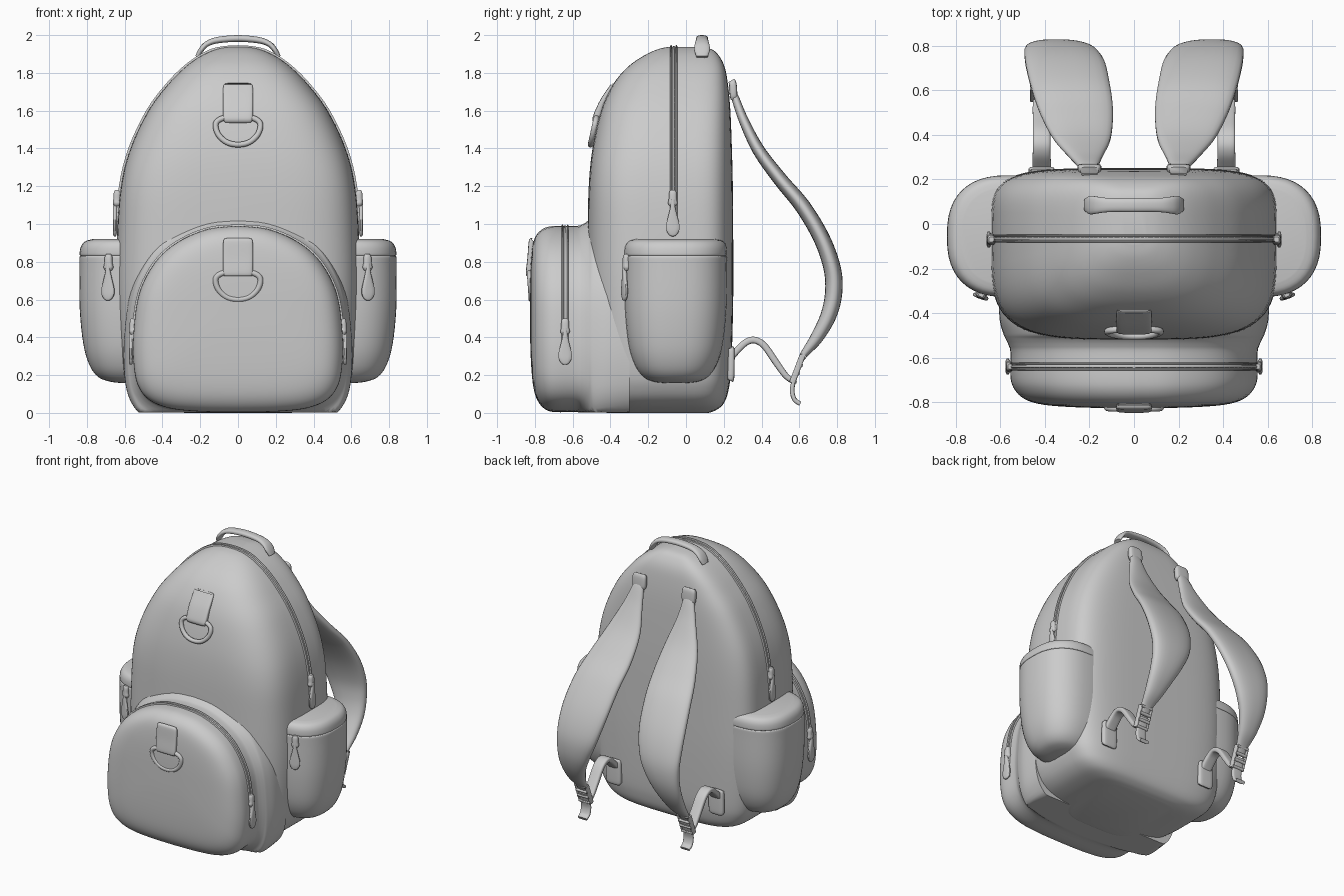
import bpy, bmesh, math
from mathutils import Vector


def smooth(keys, k=6, closed=False):
    """Catmull-Rom resampling of tuples."""
    n, out = len(keys), []
    get = lambda i: keys[i % n] if closed else keys[min(max(i, 0), n - 1)]
    for i in range(n if closed else n - 1):
        a, b, c, d = (get(i + j) for j in (-1, 0, 1, 2))
        for j in range(k):
            t = j / k
            out.append(tuple(q + .5 * t * (r - p + t * (2*p - 5*q + 4*r - s + t * (3*(q - r) + s - p)))
                             for p, q, r, s in zip(a, b, c, d)))
    return out if closed else out + [tuple(keys[-1])]


def se(a, n):
    """Unit superellipse point."""
    c, s = math.cos(a), math.sin(a)
    return math.copysign(abs(c) ** (2/n), c), math.copysign(abs(s) ** (2/n), s)


def loft(name, rings, closed=False, mirror=False):
    bm = bmesh.new()
    vs = [[bm.verts.new(p) for p in r] for r in rings]
    m = len(rings[0])
    for i in range(len(vs) if closed else len(vs) - 1):
        a, b = vs[i], vs[(i + 1) % len(vs)]
        for j in range(m):
            bm.faces.new((a[j], a[(j+1) % m], b[(j+1) % m], b[j]))
    if not closed:
        bm.faces.new(vs[0])
        bm.faces.new(vs[-1])
    bmesh.ops.recalc_face_normals(bm, faces=bm.faces)
    me = bpy.data.meshes.new(name)
    bm.to_mesh(me)
    bm.free()
    me.shade_smooth()
    me.set_sharp_from_angle(angle=math.radians(50))
    ob = bpy.data.objects.new(name, me)
    bpy.context.collection.objects.link(ob)
    if mirror:
        ob.modifiers.new("Mirror", 'MIRROR')
    return ob


def sweep(name, keys, side, n=2.0, closed=False, mirror=False, k=6, seg=16):
    """Sweep a section along (x, y, z, half width along side, half thickness)."""
    pts = smooth(keys, k, closed)
    N, s, rings = len(pts), Vector(side).normalized(), []
    for i, p in enumerate(pts):
        a = pts[(i-1) % N] if closed else pts[max(i-1, 0)]
        b = pts[(i+1) % N] if closed else pts[min(i+1, N-1)]
        t = (Vector(b[:3]) - Vector(a[:3])).normalized()
        nr = t.cross(s).normalized()
        w = nr.cross(t)
        ring = []
        for j in range(seg):
            u, v = se(2*math.pi*(j + .5)/seg, n)
            ring.append(Vector(p[:3]) + w*u*p[3] + nr*v*p[4])
        rings.append(ring)
    return loft(name, rings, closed, mirror)


# main body: height, half width, front y, back y, front squareness
body = [(0.0, .28, -.42, .12, 4), (.015, .40, -.45, .16, 4), (.05, .505, -.48, .2, 4), (.12, .575, -.5, .225, 4),
        (.25, .615, -.515, .24, 4), (.6, .645, -.52, .25, 4), (.95, .64, -.52, .25, 4), (1.2, .62, -.515, .248, 4),
        (1.4, .57, -.495, .243, 3.7), (1.6, .475, -.45, .235, 3.4), (1.74, .37, -.385, .222, 3.1),
        (1.83, .28, -.31, .205, 2.9), (1.89, .195, -.225, .175, 2.7), (1.925, .115, -.15, .135, 2.5),
        (1.938, .05, -.09, .06, 2.3)]
YC, SEG = -.05, 72
rings = []
for z, w, yf, yb, n in smooth(body, 5):
    ring = []
    for j in range(SEG):
        a = 2*math.pi*j/SEG
        back = math.sin(a) > 0
        u, v = se(a, 4.6 if back else n)
        ring.append((u*w, YC + v*(yb - YC if back else YC - yf), z))
    rings.append(ring)
loft("main_body", rings)

# front pocket: arched outline lofted toward the front
half = [(.2, .008), (.36, .025), (.47, .07), (.53, .15), (.552, .27), (.552, .42), (.53, .6), (.48, .73),
        (.40, .84), (.29, .92), (.15, .975)]
arch = smooth([(0, .004)] + half + [(0, .99)], 4)
outline = arch + [(-x, z) for x, z in arch[-2:0:-1]]
depths = [(-.3, 1.09, 1.12), (-.42, 1.09, 1.15), (-.49, 1.06, 1.16), (-.515, 1.04, 1.08), (-.545, 1.015, 1.025),
          (-.58, 1, 1), (-.69, 1, 1), (-.745, .965, .975), (-.785, .89, .9), (-.808, .77, .78),
          (-.82, .58, .58), (-.826, .3, .3), (-.827, .08, .08)]
loft("front_pocket", [[(x*sx, y, max(.6 + (z - .6)*sz, .003)) for x, z in outline]
                      for y, sx, sz in smooth(depths, 4)])


# zip tapes running over the body and pocket arches
def zip_seam(name, prof, y, off):
    side = [(x + off, y, z) for x, z in prof]
    path = side + [(0, y, prof[-1][1] + .012 if off else 0)] + [(-x, yy, z) for x, yy, z in side[::-1]]
    for i, (dy, hw, ht) in enumerate(((-.014, .005, .010), (.014, .005, .010), (0, .006, .006))):
        sweep(f"{name}_{i}", [(x, yy + dy, z, hw, ht) for x, yy, z in path], (0, 1, 0), 2.5, k=4, seg=8)


zip_seam("body_zip", [(w, z) for z, w, *_ in body if z > .9][:-1], -.065, .001)
zip_seam("pocket_zip", half[4:], -.64, .001)

# side pockets with a hem seam: height, half depth in y, outward x
pocket = [(.158, .06, .06), (.166, .12, .12), (.19, .17, .18), (.25, .215, .225), (.36, .25, .258), (.55, .27, .278),
          (.78, .273, .28), (.825, .273, .279), (.832, .267, .273), (.839, .273, .279), (.88, .27, .272),
          (.908, .252, .25), (.92, .215, .21)]
rings = []
for z, hy, hx in smooth(pocket, 4):
    ring = []
    for j in range(48):
        u, v = se(2*math.pi*j/48, 2.5)
        ring.append((.56 + u*hx, -.055 + v*hy, z))
    rings.append(ring)
loft("side_pocket", rings, mirror=True)


# zip pulls: slider, link and teardrop tab
def zip_pull(name, x, y, z, side, out):
    o = Vector(out)
    P = lambda d, dz: tuple(Vector((x, y, z + dz)) + o*d)
    sweep(name + "_slider", [P(0, dz) + (w, t) for dz, w, t in
          ((.07, .012, .012), (.055, .02, .018), (.02, .022, .02), (.0, .026, .02), (-.015, .018, .015))],
          side, 3, mirror=True, k=3, seg=12)
    sweep(name + "_tab", [P(.012, dz) + (w, t) for dz, w, t in
          ((.02, .010, .010), (-.02, .013, .011), (-.07, .025, .011), (-.115, .036, .011),
           (-.145, .034, .011), (-.168, .02, .009), (-.175, .006, .005))],
          side, 3, mirror=True, k=4, seg=12)


zip_pull("body_zip_pull", .64, -.07, 1.11, (0, 1, 0), (1, 0, 0))
zip_pull("pocket_zip_pull", .555, -.64, .43, (0, 1, 0), (1, 0, 0))
zip_pull("side_pocket_zip_pull", .685, -.315, .77, (1, .35, 0), (.3, -.9, 0))

# sewn tabs with hanging D-rings
for name, z0, y0, y1, y2 in (("upper", 1.56, -.388, -.475, -.505), ("lower", .74, -.815, -.828, -.818)):
    ym = (y0 + y1)/2 - (.012 if name == "upper" else .003)
    sweep(name + "_tab", [(0, y0, z0 + .175, .07, .01), (0, y0 - .004, z0 + .165, .078, .014),
                          (0, ym, z0 + .085, .08, .015), (0, y1, z0, .078, .02),
                          (0, y1, z0 - .016, .07, .012)], (1, 0, 0), 5, seg=24)
    d = [(-.08, 0), (0, .003), (.08, 0), (.118, -.03), (.105, -.085), (.06, -.127), (0, -.14),
         (-.06, -.127), (-.105, -.085), (-.118, -.03)]
    sweep(name + "_d_ring", [(x, y1 + (y2 - y1)*(-v/.14), z0 + v, .015, .015) for x, v in d],
          (0, 1, 0), closed=True, k=5, seg=12)

# carry handle
h = [(.215, 1.885, .03, .012), (.195, 1.922, .042, .014), (.165, 1.953, .038, .015), (.11, 1.973, .032, .017)]
sweep("carry_handle", [(-x, .085, z, a, b) for x, z, a, b in h] + [(0, .085, 1.982, .032, .018)]
      + [(x, .085, z, a, b) for x, z, a, b in h[::-1]], (0, 1, 0), 2.5)

# padded shoulder straps
sweep("shoulder_strap", [
    (.2, .225, 1.725, .036, .016), (.203, .255, 1.68, .042, .02), (.215, .305, 1.55, .075, .026),
    (.23, .385, 1.39, .128, .033), (.255, .5, 1.235, .163, .038), (.285, .62, 1.09, .177, .042),
    (.31, .72, .92, .178, .044), (.335, .775, .76, .16, .046), (.362, .781, .63, .13, .046),
    (.388, .752, .51, .1, .042), (.405, .69, .395, .07, .034), (.413, .625, .31, .045, .02),
    (.415, .6, .26, .036, .012)], (1, 0, 0), 2.4, mirror=True, seg=24)

# strap anchors on the back panel
sweep("strap_anchor_top", [(.2, .24, 1.76, .04, .018), (.2, .248, 1.74, .052, .02), (.2, .252, 1.68, .052, .02),
                           (.2, .252, 1.655, .04, .014)], (1, 0, 0), 4, mirror=True)
sweep("strap_anchor_bottom", [(.415, .238, .345, .045, .012), (.415, .24, .325, .058, .018),
                              (.415, .238, .19, .058, .018), (.415, .236, .17, .045, .012)],
      (1, 0, 0), 4, mirror=True)

# lower webbing and loose tail
sweep("lower_webbing", [(.415, .235, .29, .042, .018), (.415, .275, .335, .042, .018), (.415, .32, .375, .04, .018),
                        (.415, .365, .385, .04, .018), (.415, .415, .355, .04, .018), (.415, .475, .27, .04, .018),
                        (.415, .53, .195, .04, .016), (.415, .58, .16, .038, .013)], (1, 0, 0), 4, mirror=True)
sweep("webbing_tail", [(.415, .595, .235, .038, .012), (.415, .57, .165, .038, .012), (.415, .562, .115, .038, .012),
                       (.415, .575, .07, .038, .012), (.415, .605, .048, .036, .012)], (1, 0, 0), 4, mirror=True)

# ladder buckle
a, b = Vector((0, .562, .16)), Vector((0, .617, .305))
for x in (.372, .458):
    sweep("buckle_rail", [(x, *p.yz, .01, .016) for p in (a, b)], (1, 0, 0), 4, mirror=True, k=2, seg=12)
for t in (.04, .35, .65, .96):
    p = a.lerp(b, t)
    sweep("buckle_bar", [(x, p.y + .006, p.z, .017, .011) for x in (.37, .46)], (0, .93, -.35), 3,
          mirror=True, k=2, seg=12)
